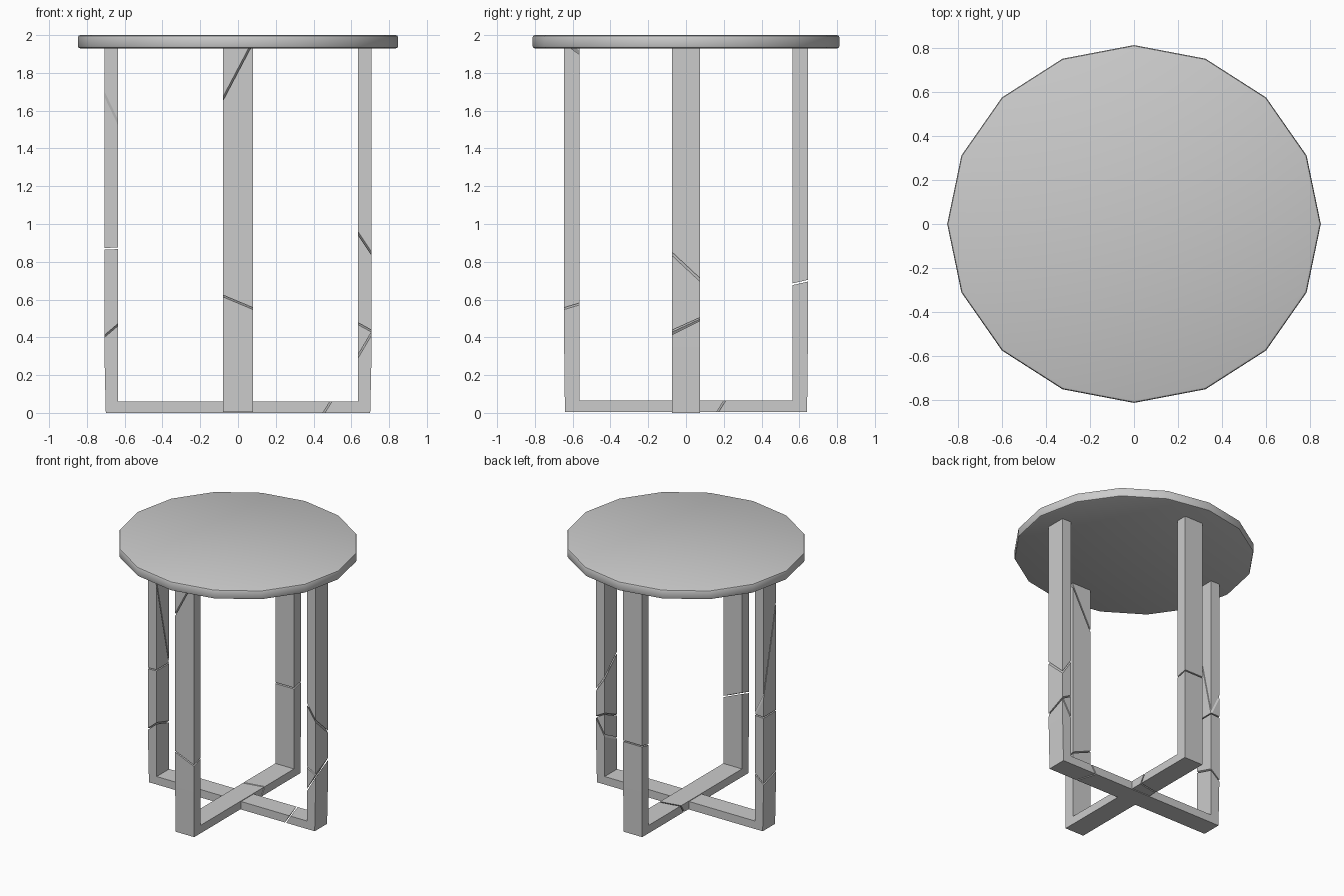
import bpy, bmesh
from mathutils import Vector, Matrix

if "Cube" in bpy.data.objects:
    bpy.data.objects.remove(bpy.data.objects["Cube"])


def new_object(name, bm):
    bmesh.ops.recalc_face_normals(bm, faces=bm.faces)
    mesh = bpy.data.meshes.new(name)
    bm.to_mesh(mesh)
    bm.free()
    ob = bpy.data.objects.new(name, mesh)
    bpy.context.collection.objects.link(ob)
    return ob


def activate(ob):
    bpy.ops.object.select_all(action='DESELECT')
    ob.select_set(True)
    bpy.context.view_layer.objects.active = ob


def boolean(ob, other, operation):
    mod = ob.modifiers.new("cut", 'BOOLEAN')
    mod.operation = operation
    mod.solver = 'EXACT'
    mod.object = other
    activate(ob)
    bpy.ops.object.modifier_apply(modifier=mod.name)
    bpy.data.objects.remove(other)


def u_frame(name, foot, outer, inner, bottom, bar_top, half_width, along_y=False):
    """Two legs and a floor bar: a U profile extruded sideways."""
    right = [(foot, bottom), (outer, 0.35), (outer, 1.935), (inner, 1.935), (inner, bar_top)]
    profile = right + [(-u, z) for u, z in reversed(right)]
    bm = bmesh.new()
    verts = [bm.verts.new((u, -half_width, z)) for u, z in profile]
    face = bm.faces.new(verts)
    ext = bmesh.ops.extrude_face_region(bm, geom=[face])
    moved = [v for v in ext['geom'] if isinstance(v, bmesh.types.BMVert)]
    bmesh.ops.translate(bm, verts=moved, vec=(0, 2 * half_width, 0))
    if along_y:
        bmesh.ops.transform(bm, matrix=Matrix.Rotation(1.5707963, 4, 'Z'), verts=bm.verts)
    return new_object(name, bm)


def crack(centre, a, b, gap=0.009, size=0.5):
    """Thin slab along the plane z = a*x + b*y through centre."""
    normal = Vector((-a, -b, 1)).normalized()
    along = Vector((a, b, a * a + b * b)) if a or b else Vector((1, 0, 0))
    along.normalize()
    side = normal.cross(along)
    rot = Matrix((along, side, normal)).transposed().to_4x4()
    bm = bmesh.new()
    bmesh.ops.create_cube(bm, size=1)
    scale = Matrix.Diagonal((size, size, gap, 1))
    bmesh.ops.transform(bm, matrix=Matrix.Translation(centre) @ rot @ scale, verts=bm.verts)
    ob = new_object("crack_cutter", bm)
    ob.hide_render = True
    return ob


# Seat: 16-sided, slightly oval disc with a softened rim
bm = bmesh.new()
bmesh.ops.create_cone(bm, cap_ends=True, segments=16, radius1=1, radius2=1, depth=0.07)
bmesh.ops.transform(bm, matrix=Matrix.Translation((0, 0, 1.965)) @ Matrix.Diagonal((0.848, 0.812, 1, 1)),
                    verts=bm.verts)
rim = [e for e in bm.edges if abs(e.verts[0].co.z - e.verts[1].co.z) < 0.001]
bmesh.ops.bevel(bm, geom=rim, offset=0.012, segments=2, profile=0.5, affect='EDGES')
seat = new_object("seat", bm)
activate(seat)
bpy.ops.object.shade_smooth_by_angle(angle=0.52)

# Crossed leg frames, joined where the floor bars meet
legs = u_frame("leg_frame", 0.70, 0.708, 0.634, 0.0, 0.061, 0.075)
cross = u_frame("cross_frame", 0.641, 0.645, 0.563, 0.005, 0.066, 0.079, along_y=True)
boolean(legs, cross, 'UNION')

# Cracks: centre, slope in x, slope in y
cracks = [
    # front leg
    ((0, -0.603, 1.785), 1.9, -0.7), ((0, -0.603, 0.598), -0.42, 0.3),
    # back leg
    ((0, 0.603, 0.69), 0, 0.23),
    # left leg
    ((-0.67, 0, 0.87), 0.05, 0), ((-0.67, 0, 0.415), 0.85, -0.3),
    # right leg
    ((0.67, 0, 0.83), -1.5, -0.93), ((0.67, 0, 0.487), -0.55, 0.45),
    ((0.67, 0, 0.395), 1.7, 0.5),
    # floor bars
    ((0.45, 0, 0.03), 1.6, 0.5), ((0, 0.17, 0.032), -0.3, 1.6),
]
for centre, a, b in cracks:
    boolean(legs, crack(centre, a, b), 'DIFFERENCE')
# long steep split down the left leg
boolean(legs, crack((-0.67, 0, 1.28), -2.1, -4.4, 0.006, 0.95), 'DIFFERENCE')
